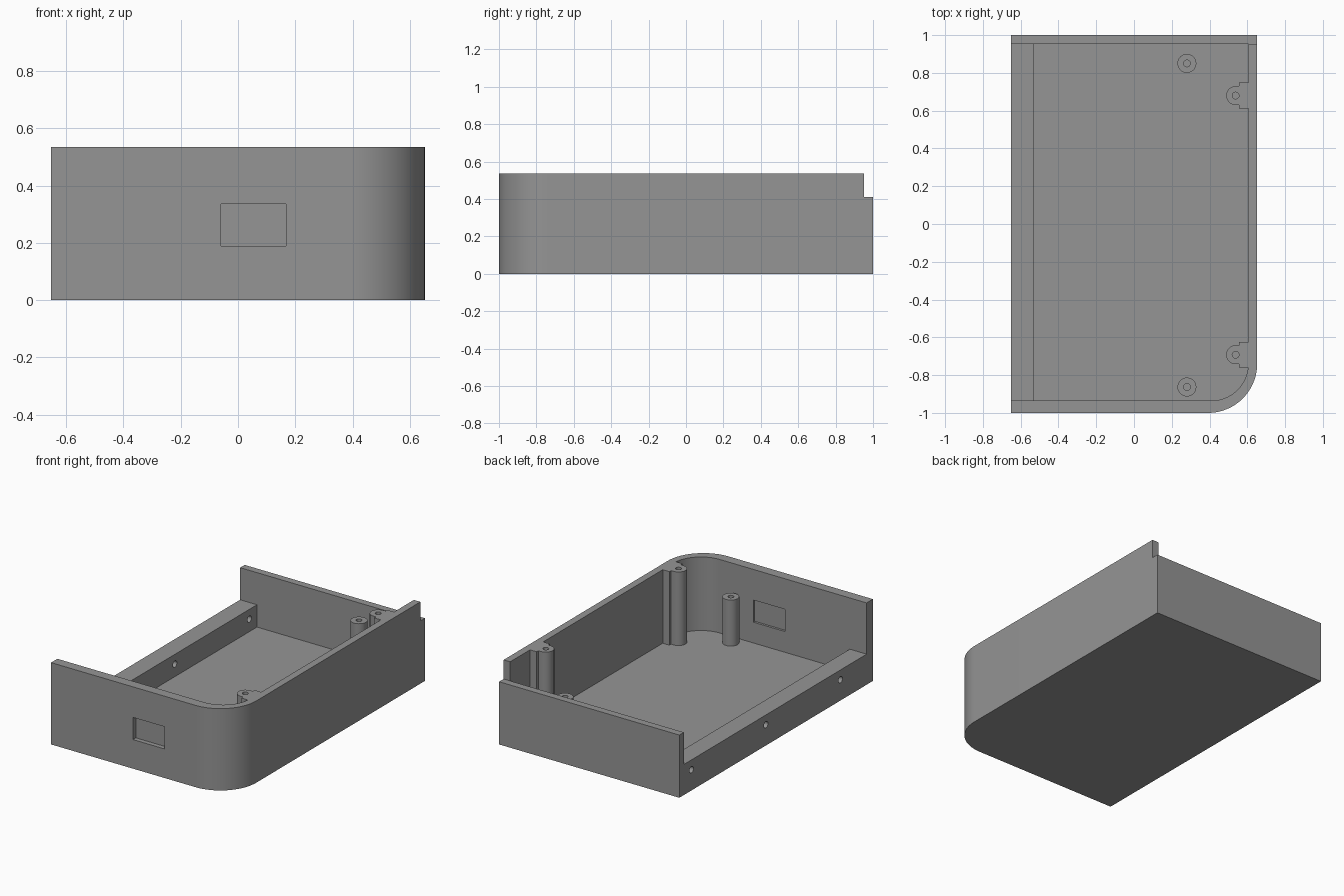
import bpy, bmesh, math
from mathutils import Matrix

if "Cube" in bpy.data.objects:
    bpy.data.objects.remove(bpy.data.objects["Cube"])

HX, HEIGHT, FLOOR = 0.652, 0.535, 0.054
INNER_R, INNER_F, INNER_B, INNER_L = 0.605, -0.935, 0.953, -0.53

grey = bpy.data.materials.new("grey plastic")
grey.diffuse_color = (0.3, 0.3, 0.3, 1)
grey.use_nodes = True
grey.node_tree.nodes["Principled BSDF"].inputs["Base Color"].default_value = grey.diffuse_color


def arc(cx, cy, r, a0, a1, n):
    return [(cx + r * math.cos(math.radians(a0 + (a1 - a0) * i / n)),
             cy + r * math.sin(math.radians(a0 + (a1 - a0) * i / n))) for i in range(n + 1)]


def prism(name, pts, z0, z1):
    """Extrude a counter-clockwise outline from z0 to z1."""
    bm = bmesh.new()
    face = bm.faces.new([bm.verts.new((x, y, z0)) for x, y in pts])
    ext = bmesh.ops.extrude_face_region(bm, geom=[face])
    bmesh.ops.translate(bm, vec=(0, 0, z1 - z0),
                        verts=[g for g in ext["geom"] if isinstance(g, bmesh.types.BMVert)])
    bmesh.ops.recalc_face_normals(bm, faces=bm.faces)
    me = bpy.data.meshes.new(name)
    bm.to_mesh(me)
    bm.free()
    me.materials.append(grey)
    ob = bpy.data.objects.new(name, me)
    bpy.context.collection.objects.link(ob)
    return ob


def box(name, x0, x1, y0, y1, z0, z1):
    return prism(name, [(x0, y0), (x1, y0), (x1, y1), (x0, y1)], z0, z1)


def cylinder(name, x, y, r, z0, z1, n=32):
    return prism(name, arc(x, y, r, 0, 360, n)[:-1], z0, z1)


def select(ob):
    bpy.ops.object.select_all(action='DESELECT')
    ob.select_set(True)
    bpy.context.view_layer.objects.active = ob


def cut(ob, cutter):
    """Subtract a cutter and delete it."""
    cutter.hide_render = True
    select(ob)
    mod = ob.modifiers.new("cut", 'BOOLEAN')
    mod.operation, mod.solver, mod.object = 'DIFFERENCE', 'EXACT', cutter
    bpy.ops.object.modifier_apply(modifier=mod.name)
    bpy.data.objects.remove(cutter)


def smooth(ob):
    select(ob)
    bpy.ops.object.shade_smooth_by_angle(angle=math.radians(30))


# Case body with one rounded corner
case = prism("case", [(-HX, -1)] + arc(HX - 0.26, -0.74, 0.26, -90, 0, 24)
             + [(HX, 1), (-HX, 1)], 0, HEIGHT)

# Main cavity, then the open space above the low left wall
cut(case, prism("cavity", [(INNER_L, INNER_F)]
                + arc(INNER_R - 0.195, INNER_F + 0.195, 0.195, -90, 0, 24)
                + [(INNER_R, INNER_B), (INNER_L, INNER_B)], FLOOR, 1))
cut(case, box("left_opening", -1, -0.4, INNER_F, INNER_B, 0.2, 1))

# Lowered back wall
cut(case, box("back_step", -1, 1, INNER_B, 1.2, 0.41, 1))

# Window pockets outside and inside the front wall, with a thin web between
cut(case, box("outer_window", -0.06, 0.168, -1.1, -0.97, 0.19, 0.335))
cut(case, box("inner_window", -0.06, 0.168, -0.95, -0.9, 0.19, 0.335))

# Screw holes through the left wall
for y in (0.875, 0.105, -0.665):
    hole = cylinder("screw_hole", 0, 0, 0.021, -0.8, -0.45, 24)
    hole.data.transform(Matrix.Rotation(math.radians(90), 4, 'Y'))
    hole.data.transform(Matrix.Translation((0, y, 0.136)))
    cut(case, hole)
smooth(case)

# Short free-standing posts
for name, y in (("front_short_post", -0.863), ("back_short_post", 0.85)):
    post = cylinder(name, 0.28, y, 0.05, FLOOR, 0.355)
    cut(post, cylinder("pilot", 0.28, y, 0.018, 0.12, 1, 20))
    smooth(post)

# Tall posts joined to the right wall by a wider block
for name, y in (("front_tall_post", -0.692), ("back_tall_post", 0.68)):
    outline = arc(0.538, y, 0.05, 90, 270, 20) + [
        (0.557, y - 0.05), (0.557, y - 0.068), (INNER_R, y - 0.068),
        (INNER_R, y + 0.068), (0.557, y + 0.068), (0.557, y + 0.05)]
    post = prism(name, outline, FLOOR, HEIGHT)
    cut(post, cylinder("pilot", 0.538, y, 0.018, 0.3, 1, 20))
    smooth(post)
